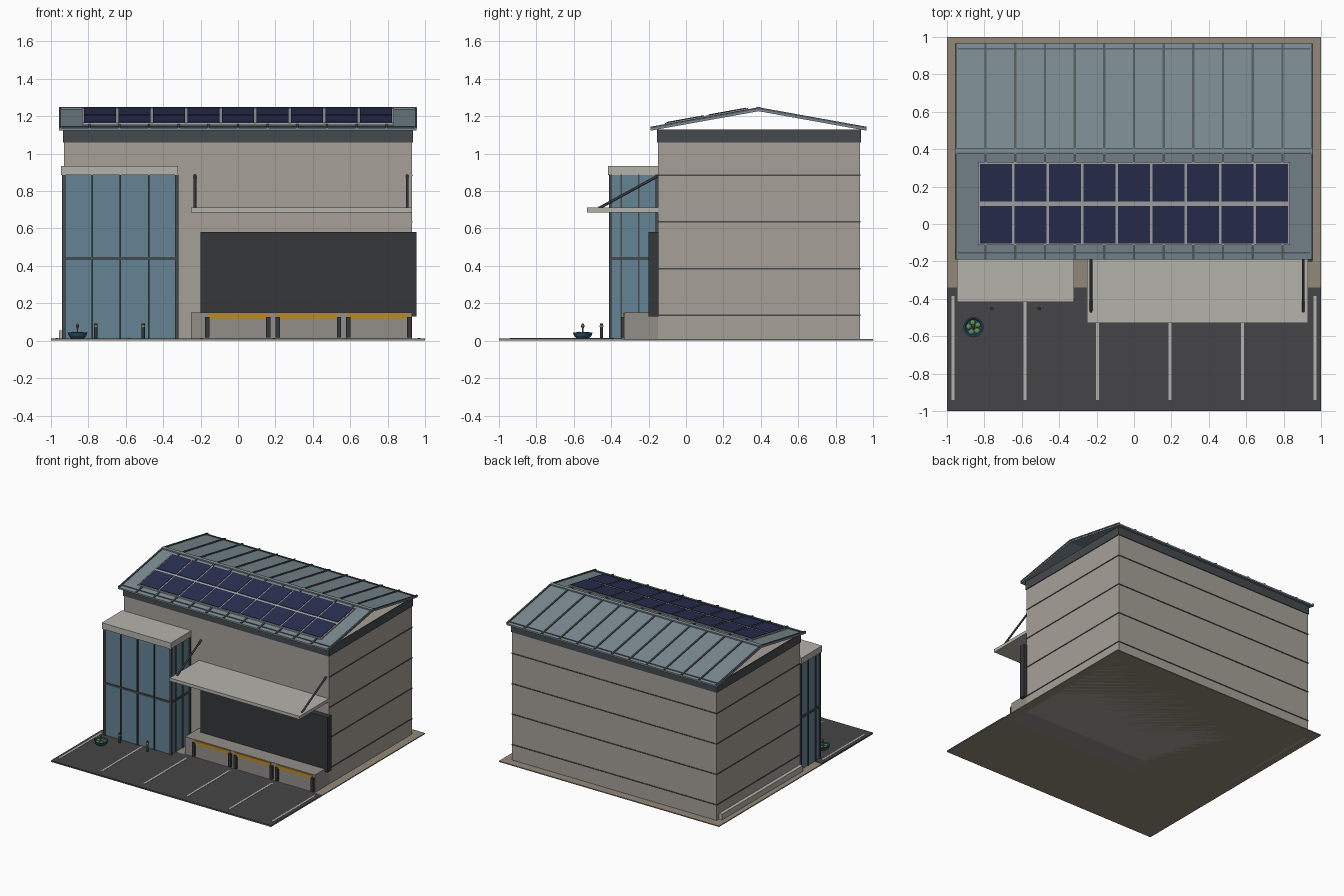
import bpy, bmesh, math
from mathutils import Vector, Matrix

if "Cube" in bpy.data.objects:
    bpy.data.objects.remove(bpy.data.objects["Cube"])


def mat(name, r, g, b):
    m = bpy.data.materials.new(name)
    m.diffuse_color = (r, g, b, 1)
    m.use_nodes = True
    m.node_tree.nodes["Principled BSDF"].inputs["Base Color"].default_value = m.diffuse_color
    return m


WALL = mat("wall_tan", .38, .35, .31)
PALE = mat("pale_concrete", .46, .45, .41)
DOCK = mat("dock_concrete", .29, .27, .25)
GROUND = mat("ground_tan", .29, .25, .19)
ASPH = mat("asphalt", .06, .06, .063)
DARK = mat("dark_metal", .035, .038, .042)
BAND = mat("fascia_grey", .06, .068, .075)
ROOF = mat("roof_blue_grey", .2, .26, .29)
SEAM = mat("seam_grey", .09, .11, .12)
GLASS = mat("glass_blue", .13, .23, .3)
NAVY = mat("solar_navy", .022, .028, .08)
FRAME = mat("frame_grey", .4, .4, .4)
YELLOW = mat("safety_yellow", .5, .26, .02)
BLUE = mat("bowl_blue", .03, .08, .16)
GREEN = mat("leaf_green", .12, .3, .08)
RED = mat("flower_red", .3, .07, .05)


def finish(name, bm, m):
    bmesh.ops.recalc_face_normals(bm, faces=bm.faces)
    me = bpy.data.meshes.new(name)
    bm.to_mesh(me)
    bm.free()
    me.materials.append(m)
    o = bpy.data.objects.new(name, me)
    bpy.context.collection.objects.link(o)
    return o


def boxes(name, items, m, warp=None):
    """One object from boxes (x0, x1, y0, y1, z0, z1)."""
    bm = bmesh.new()
    for x0, x1, y0, y1, z0, z1 in items:
        t = Matrix.Translation(((x0 + x1) / 2, (y0 + y1) / 2, (z0 + z1) / 2))
        s = Matrix.Diagonal((x1 - x0, y1 - y0, z1 - z0, 1))
        bmesh.ops.create_cube(bm, size=1, matrix=t @ s)
    if warp:
        for v in bm.verts:
            v.co = warp(v.co)
    return finish(name, bm, m)


def rods(name, items, m, seg=12):
    """One object from cylinders (start, end, radius)."""
    bm = bmesh.new()
    for a, b, r in items:
        a, b = Vector(a), Vector(b)
        d = b - a
        t = Matrix.Translation((a + b) / 2) @ d.to_track_quat('Z', 'Y').to_matrix().to_4x4()
        bmesh.ops.create_cone(bm, cap_ends=True, segments=seg, radius1=r, radius2=r,
                              depth=d.length, matrix=t)
    return finish(name, bm, m)


RY, RZ, SL = .388, 1.24, .18   # ridge position, height, roof slope


def on_roof(c):
    return Vector((c.x, c.y, c.z + RZ - SL * abs(c.y - RY)))


# Site
boxes("ground_slab", [(-1, 1, -1, 1, 0, .008)], GROUND)
boxes("parking_asphalt", [(-1, 1, -1, -.34, .002, .012)], ASPH)
boxes("parking_lines", [(x - .008, x + .008, -.94, -.385, .01, .014)
                        for x in (-.968, -.582, -.195, .193, .58, .967)], PALE)

# Main hall
boxes("hall_walls", [(-.93, .93, -.15, .93, 0, 1.125)], WALL)
seams = []
for i in range(4):
    z = .135 + .25 * i
    seams += [(-.934, -.929, -.15, .93, z - .004, z + .004),
              (.929, .934, -.15, .93, z - .004, z + .004),
              (-.93, .93, .929, .934, z - .004, z + .004)]
boxes("wall_seams", seams, BAND)
boxes("fascia_band", [(-.936, .936, -.156, -.148, 1.06, 1.13), (-.936, .936, .928, .936, 1.06, 1.13),
                      (-.936, -.928, -.15, .93, 1.06, 1.13), (.928, .936, -.15, .93, 1.06, 1.13)], BAND)
boxes("side_kerb", [(-.958, -.928, -.15, .9, 0, .055)], PALE)

# Open gable roof: two sheets, standing seams, eave rails, ridge cap
boxes("roof_sheets", [(-.958, .955, -.19, RY, -.013, 0), (-.958, .955, RY, .966, -.013, 0)], ROOF, on_roof)
ribs = []
for i in range(13):
    x = -.952 + i * 1.904 / 12
    ribs += [(x - .006, x + .006, -.19, RY, -.002, .008), (x - .006, x + .006, RY, .966, -.002, .008)]
boxes("roof_ribs", ribs, SEAM, on_roof)
boxes("eave_rails", [(-.94, .94, -.158, -.15, -.002, .005), (-.94, .94, .934, .942, -.002, .005)], SEAM, on_roof)
boxes("ridge_cap", [(-.958, .955, RY - .015, RY, -.002, .01), (-.958, .955, RY, RY + .015, -.002, .01)], ROOF, on_roof)

# Solar array
boxes("solar_frame", [(-.834, .834, -.112, .332, .004, .014)], FRAME, on_roof)
P = 1.66 / 9
boxes("solar_panels", [(-.83 + i * P + .006, -.83 + (i + 1) * P - .006, y, y + .202, .012, .018)
                       for i in range(9) for y in (-.105, .12)], NAVY, on_roof)

# Glazed entrance tower
boxes("tower_glass", [(-.932, -.328, -.402, -.15, .01, .89)], GLASS)
bars = []
for i in range(5):
    x = -.931 + i * .151
    w = .01 if i in (0, 4) else .004
    bars.append((x - w, x + w, -.411, -.398, .01, .888))
for xa, xb in ((-.94, -.928), (-.332, -.32)):
    for y, w in ((-.403, .008), (-.345, .004), (-.253, .004), (-.158, .008)):
        bars.append((xa, xb, y - w, y + w, .01, .888))
    bars.append((xa, xb, -.408, -.15, .432, .448))
bars.append((-.935, -.325, -.409, -.398, .432, .448))
boxes("tower_mullions", bars, BAND)
boxes("tower_cap", [(-.947, -.32, -.416, -.15, .885, .935)], PALE)

# Loading bay
boxes("dock_platform", [(-.25, .93, -.33, -.15, 0, .152)], DOCK)
boxes("bay_shutter", [(-.2, .955, -.2, -.148, .13, .58)], DARK)
boxes("dock_edge_strips", [(x, x + .325, -.338, -.326, .118, .147) for x in (-.16, .205, .585)], YELLOW)
boxes("dock_bumpers", [(x - .012, x + .012, -.347, -.325, .018, .128)
                       for x in (-.165, .163, .213, .54, .59, .915)], DARK)
boxes("canopy", [(-.25, .93, -.53, -.15, .685, .711)], PALE)
rods("canopy_struts", [((x, -.47, .706), (x, -.148, .882), .0075) for x in (-.23, .905)], DARK)

# Bollards
rods("bollards", [((x, -.452, .01), (x, -.452, .093), .009) for x in (-.76, -.506)], DARK)
rods("bollard_bands", [((x, -.452, .072), (x, -.452, .082), .0098) for x in (-.76, -.506)], YELLOW)

# Planter bowl spun from a profile
PX, PY = -.858, -.552
bm = bmesh.new()
prof = [(0, .01), (.032, .01), (.046, .026), (.054, .045), (.047, .045), (.04, .036), (0, .036)]
vs = [bm.verts.new((PX + r, PY, z)) for r, z in prof]
es = [bm.edges.new(p) for p in zip(vs, vs[1:])]
bmesh.ops.spin(bm, geom=vs + es, cent=(PX, PY, 0), axis=(0, 0, 1), angle=2 * math.pi, steps=20)
bmesh.ops.remove_doubles(bm, verts=bm.verts, dist=1e-5)
finish("planter_bowl", bm, BLUE)


def blobs(name, items, m):
    bm = bmesh.new()
    for x, y, z, r, h in items:
        bmesh.ops.create_icosphere(bm, subdivisions=2, radius=1,
                                   matrix=Matrix.Translation((x, y, z)) @ Matrix.Diagonal((r, r, h, 1)))
    return finish(name, bm, m)


blobs("planter_leaves", [(PX + .026 * math.cos(a), PY + .026 * math.sin(a), .039, .015, .009)
                         for a in (.5, 1.76, 3.0, 4.27, 5.5)], GREEN)
rods("planter_stem", [((PX, PY, .034), (PX, PY, .075), .003)], GREEN, 8)
blobs("planter_flower", [(PX, PY, .078, .009, .014)], RED)
